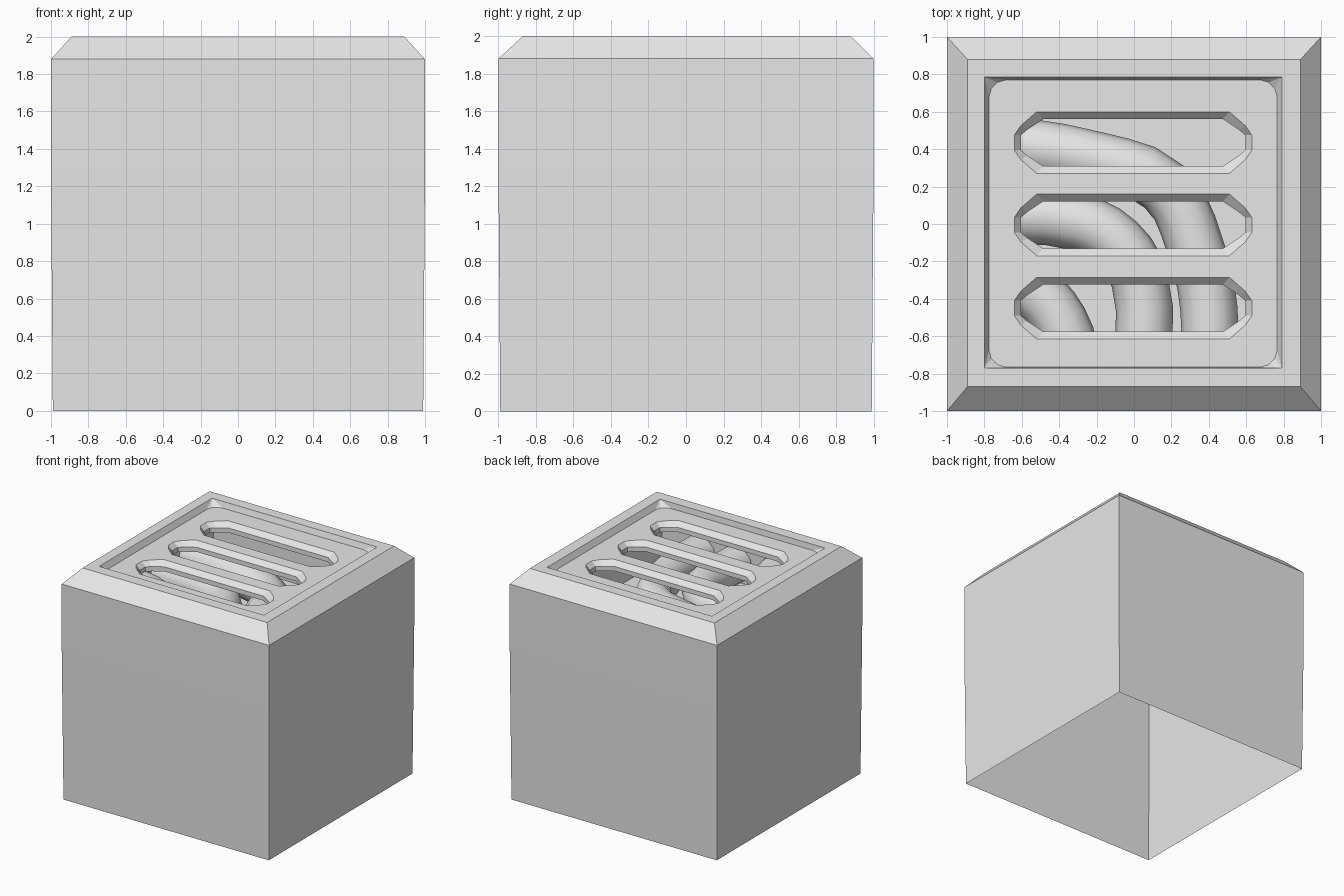
import bpy, bmesh, math
from mathutils import Vector

if "Cube" in bpy.data.objects:
    bpy.data.objects.remove(bpy.data.objects["Cube"])

grey = bpy.data.materials.new("plain grey")
grey.use_nodes = True
COLOUR = (0.8, 0.8, 0.8, 1)
grey.diffuse_color = COLOUR
grey.node_tree.nodes["Principled BSDF"].inputs["Base Color"].default_value = COLOUR


def finish(bm, name):
    bmesh.ops.remove_doubles(bm, verts=bm.verts, dist=0.0005)
    mesh = bpy.data.meshes.new(name)
    bm.to_mesh(mesh)
    bm.free()
    mesh.materials.append(grey)
    obj = bpy.data.objects.new(name, mesh)
    bpy.context.collection.objects.link(obj)
    return obj


def ring(bm, x0, x1, y0, y1, z, r=0.0, steps=3):
    """Rectangle with rounded corners, counter-clockwise from above."""
    corners = [(x1 - r, y1 - r), (x0 + r, y1 - r), (x0 + r, y0 + r), (x1 - r, y0 + r)]
    verts = []
    for i, (cx, cy) in enumerate(corners):
        for s in range(steps + 1):
            a = math.pi / 2 * (i + s / steps)
            verts.append(bm.verts.new((cx + r * math.cos(a), cy + r * math.sin(a), z)))
    return verts


def loft(bm, rings):
    for a, b in zip(rings, rings[1:]):
        for i in range(len(a)):
            j = (i + 1) % len(a)
            bm.faces.new((a[i], a[j], b[j], b[i]))


# Housing: open-bottomed shell, sloped shoulder, rim and recess wall
bm = bmesh.new()
loft(bm, [
    ring(bm, -0.99, 0.99, -0.99, 0.99, 0),
    ring(bm, -1, 1, -1, 1, 1.3),
    ring(bm, -1, 1, -1, 1, 1.88),
    ring(bm, -0.89, 0.89, -0.87, 0.88, 2),
    ring(bm, -0.8, 0.79, -0.77, 0.785, 2),
    ring(bm, -0.775, 0.765, -0.765, 0.77, 1.95, 0.09),
])
finish(bm, "housing")

# Grate: flat plate with three long slots and bevelled slot walls
PLATE_Z = 1.95
bm = bmesh.new()
outline = ring(bm, -0.775, 0.765, -0.765, 0.77, PLATE_Z, 0.09)


def slot(bm, cy, half_x, half_y, z):
    quarter = [(half_x, 0.04), (half_x - 0.035, half_y * 0.55), (half_x - 0.12, half_y)]
    pts = quarter + [(-x, y) for x, y in reversed(quarter)]
    pts += [(-x, -y) for x, y in pts]
    return [bm.verts.new((x - 0.005, y + cy, z)) for x, y in pts]


slots = []
for cy in (0.435, -0.005, -0.45):
    slots.append([slot(bm, cy, 0.635, 0.165, PLATE_Z),
                  slot(bm, cy, 0.6, 0.126, PLATE_Z - 0.04),
                  slot(bm, cy, 0.6, 0.126, PLATE_Z - 0.08)])
edges = []
for loop in [outline] + [s[0] for s in slots]:
    edges += [bm.edges.new((loop[i - 1], loop[i])) for i in range(len(loop))
              if (loop[i - 1].co - loop[i].co).length > 0.0001]
bmesh.ops.triangle_fill(bm, edges=edges, use_beauty=True, use_dissolve=False, normal=Vector((0, 0, 1)))
for s in slots:
    loft(bm, s)
bmesh.ops.dissolve_limit(bm, angle_limit=0.01, verts=bm.verts, edges=bm.edges)
finish(bm, "grate")

# Chamber: walls and floor under the grate
bm = bmesh.new()
walls = [ring(bm, -0.775, 0.765, -0.765, 0.77, z) for z in (1.9, 1.48)]
loft(bm, walls)
bm.faces.new(walls[1][::4])
finish(bm, "chamber")

# Pipes: three nested bends running from the right wall to the front wall
PIPES = {
    "outer_pipe": [(-0.77, 0.44), (-0.2, 0.34), (0.16, 0.2), (0.33, -0.13), (0.4, -0.45), (0.4, -0.76)],
    "middle_pipe": [(-0.77, 0.05), (-0.3, 0.01), (-0.09, -0.1), (0.03, -0.3), (0.05, -0.76)],
    "inner_pipe": [(-0.77, -0.3), (-0.55, -0.36), (-0.4, -0.52), (-0.32, -0.76)],
}
for name, path in PIPES.items():
    curve = bpy.data.curves.new(name, "CURVE")
    curve.dimensions = "3D"
    curve.bevel_depth = 0.153
    curve.bevel_resolution = 4
    curve.resolution_u = 3
    spline = curve.splines.new("BEZIER")
    spline.bezier_points.add(len(path) - 1)
    for point, (x, y) in zip(spline.bezier_points, path):
        point.co = (x, y, 1.64)
        point.handle_left_type = point.handle_right_type = "AUTO"
    spline.use_smooth = True
    curve.materials.append(grey)
    bpy.context.collection.objects.link(bpy.data.objects.new(name, curve))
